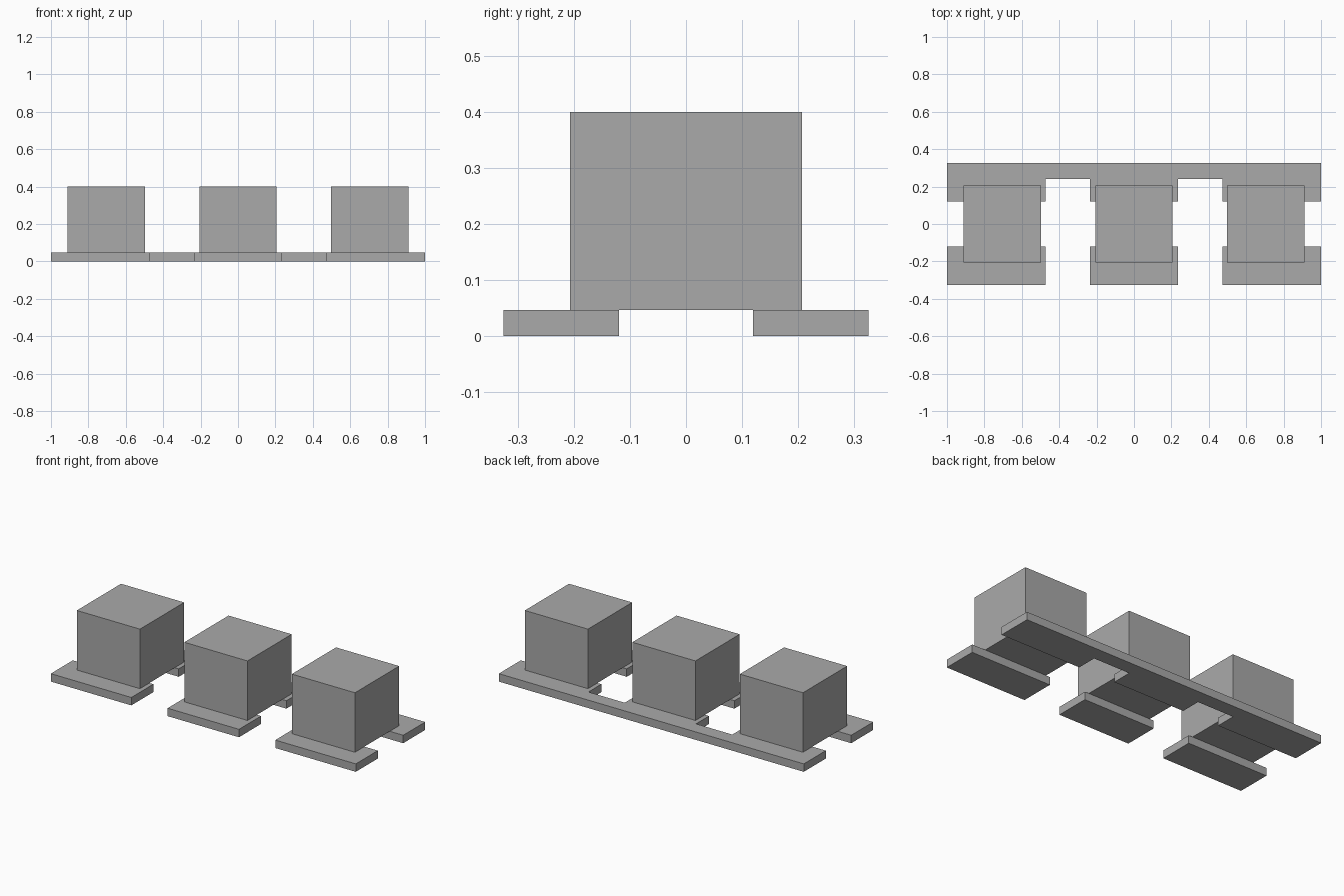
import bpy
import bmesh

cube = bpy.data.objects.get("Cube")
if cube:
    bpy.data.objects.remove(cube, do_unlink=True)

grey = bpy.data.materials.new("plain grey")
grey.use_nodes = True
grey.diffuse_color = (0.4, 0.4, 0.4, 1)
grey.node_tree.nodes["Principled BSDF"].inputs["Base Color"].default_value = (0.4, 0.4, 0.4, 1)


def slab(name, outline, bottom, top):
    """Extrude a flat outline upwards into a solid slab."""
    bm = bmesh.new()
    face = bm.faces.new([bm.verts.new((x, y, bottom)) for x, y in outline])
    grown = bmesh.ops.extrude_face_region(bm, geom=[face], use_keep_orig=True)
    verts = [v for v in grown["geom"] if isinstance(v, bmesh.types.BMVert)]
    bmesh.ops.translate(bm, verts=verts, vec=(0, 0, top - bottom))
    bmesh.ops.recalc_face_normals(bm, faces=bm.faces)
    mesh = bpy.data.meshes.new(name)
    bm.to_mesh(mesh)
    bm.free()
    mesh.materials.append(grey)
    obj = bpy.data.objects.new(name, mesh)
    bpy.context.collection.objects.link(obj)
    return obj


def rectangle(x0, x1, y0, y1):
    return [(x0, y0), (x1, y0), (x1, y1), (x0, y1)]


BASE_TOP = 0.047
INNER, NOTCH, OUTER = 0.119, 0.24, 0.325
BLOCK = 0.207

# Each bay: name, block centre, foot start, foot end
bays = [("right", -0.705, -1.0, -0.472),
        ("middle", 0.0, -0.234, 0.234),
        ("left", 0.705, 0.472, 1.0)]

# Blocks and their separate front feet
for name, centre, x0, x1 in bays:
    slab(name + "_block", rectangle(centre - BLOCK, centre + BLOCK, -BLOCK, BLOCK), BASE_TOP, 0.4)
    slab(name + "_front_foot", rectangle(x0, x1, -OUTER, -INNER), 0, BASE_TOP)

# Back rail: one strip joining three feet, notched between them
outline = [(1.0, OUTER), (-1.0, OUTER)]
for i, (name, centre, x0, x1) in enumerate(bays):
    if i > 0:
        outline.append((x0, NOTCH))
    outline += [(x0, INNER), (x1, INNER)]
    if i < len(bays) - 1:
        outline.append((x1, NOTCH))
slab("back_rail", outline, 0, BASE_TOP)
